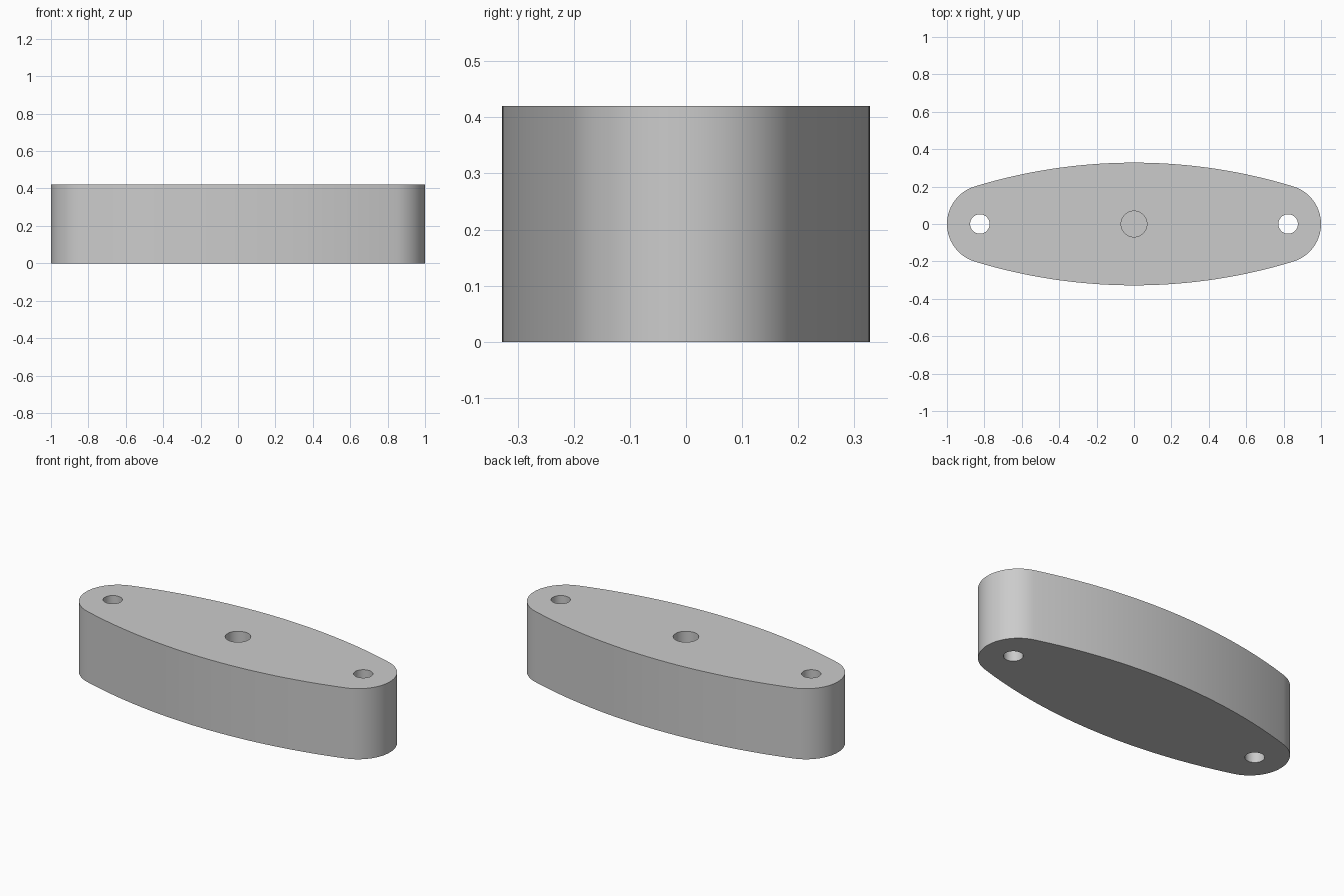
import bpy
import bmesh
from math import sin, cos, pi, asin, radians

cube = bpy.data.objects.get("Cube")
if cube:
    bpy.data.objects.remove(cube)

HEIGHT = 0.42
HALF_WIDTH = 0.328
END_R = 0.21
END_X = 1 - END_R
# Side arc radius that meets the end arcs tangentially
SIDE_R = (END_X**2 + HALF_WIDTH**2 - END_R**2) / (2 * (HALF_WIDTH - END_R))
SWEEP = asin(END_X / (SIDE_R - END_R))

grey = bpy.data.materials.new("plain grey")
grey.use_nodes = True
colour = (0.6, 0.6, 0.6, 1)
grey.diffuse_color = colour
grey.node_tree.nodes["Principled BSDF"].inputs["Base Color"].default_value = colour


def arc(cx, cy, r, start, end, steps):
    """Points along an arc, leaving out the last one."""
    angles = [start + (end - start) * i / steps for i in range(steps)]
    return [(cx + r * cos(a), cy + r * sin(a)) for a in angles]


def prism(name, outline, bottom, top):
    """Extrude a closed outline between two heights."""
    bm = bmesh.new()
    base = bm.faces.new([bm.verts.new((x, y, bottom)) for x, y in outline])
    solid = bmesh.ops.extrude_face_region(bm, geom=[base], use_keep_orig=True)
    moved = [v for v in solid["geom"] if isinstance(v, bmesh.types.BMVert)]
    bmesh.ops.translate(bm, verts=moved, vec=(0, 0, top - bottom))
    bmesh.ops.recalc_face_normals(bm, faces=bm.faces)
    mesh = bpy.data.meshes.new(name)
    bm.to_mesh(mesh)
    bm.free()
    mesh.materials.append(grey)
    obj = bpy.data.objects.new(name, mesh)
    bpy.context.collection.objects.link(obj)
    return obj


# Body: half outline (right end and back side), turned half round for the rest
half = arc(END_X, 0, END_R, SWEEP - pi / 2, pi / 2 - SWEEP, 32)
half += arc(0, HALF_WIDTH - SIDE_R, SIDE_R, pi / 2 - SWEEP, pi / 2 + SWEEP, 48)
body = prism("body", half + [(-x, -y) for x, y in half], 0, HEIGHT)

# Through holes near both ends and a blind hole in the middle of the top
holes = [("left_hole", 0.824, 0.052, -0.1),
         ("right_hole", -0.824, 0.052, -0.1),
         ("centre_hole", 0, 0.069, HEIGHT / 2)]
bpy.context.view_layer.objects.active = body
for name, x, radius, bottom in holes:
    cutter = prism(name, arc(x, 0, radius, 0, 2 * pi, 48), bottom, HEIGHT + 0.1)
    cutter.hide_render = True
    cut = body.modifiers.new(name, "BOOLEAN")
    cut.operation = "DIFFERENCE"
    cut.solver = "EXACT"
    cut.object = cutter
    bpy.ops.object.modifier_apply(modifier=cut.name)
    bpy.data.objects.remove(cutter)

# Smooth walls with sharp rims
bpy.ops.object.select_all(action="DESELECT")
body.select_set(True)
bpy.ops.object.shade_smooth_by_angle(angle=radians(30))
